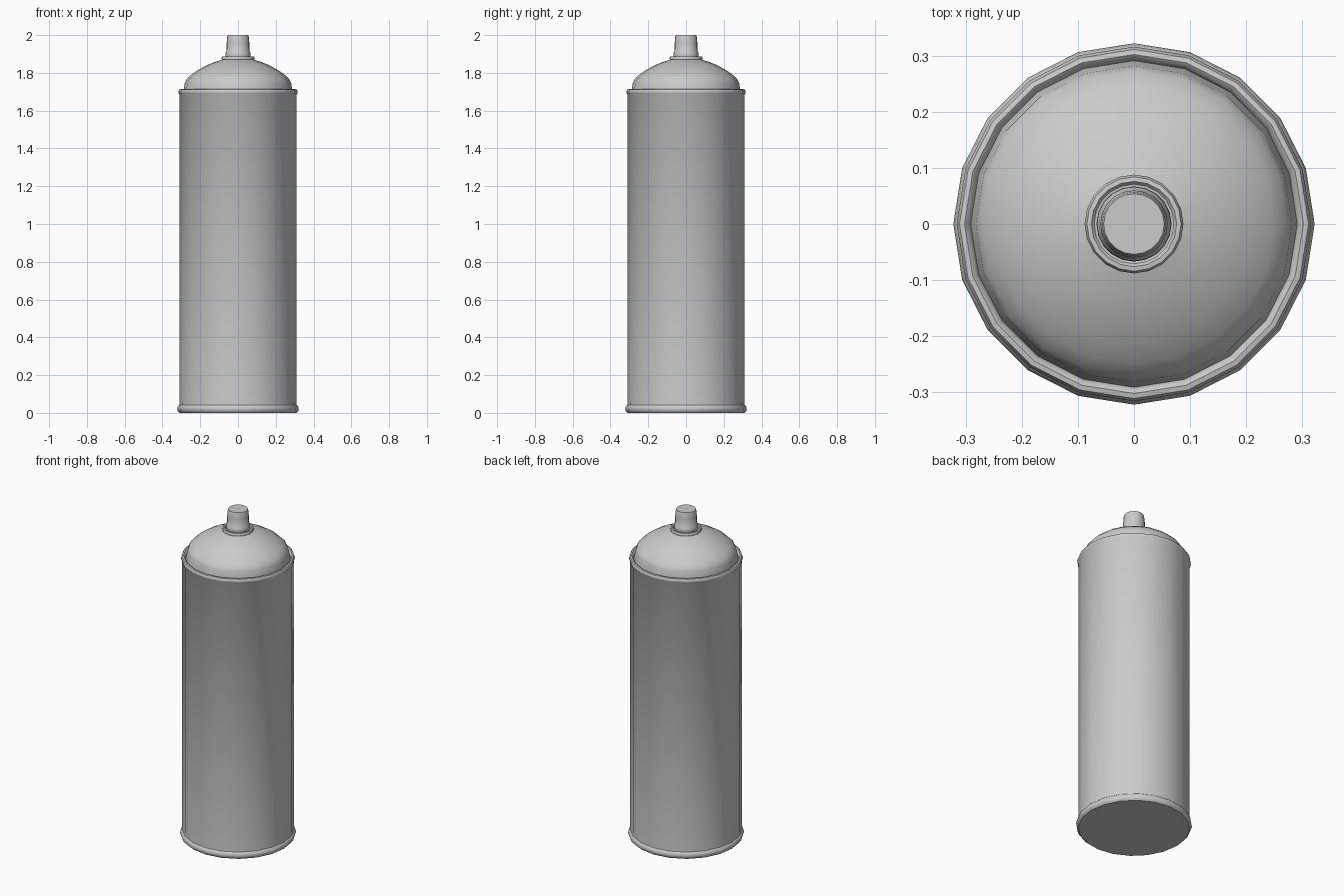
import bpy, bmesh
from math import cos, sin, pi, radians

if "Cube" in bpy.data.objects:
    bpy.data.objects.remove(bpy.data.objects["Cube"])

SIDES = 20


def lathe(name, profile, cap_bottom=False, cap_top=False, closed=False):
    """Spin a (radius, z) profile round the z axis, smooth with sharp edges kept."""
    bm = bmesh.new()
    rings = [[bm.verts.new((r * cos(2 * pi * i / SIDES), r * sin(2 * pi * i / SIDES), z))
              for i in range(SIDES)] for r, z in profile]
    pairs = list(zip(rings, rings[1:]))
    if closed:
        pairs.append((rings[-1], rings[0]))
    for a, b in pairs:
        for i in range(SIDES):
            j = (i + 1) % SIDES
            bm.faces.new((a[i], a[j], b[j], b[i]))
    if cap_bottom:
        bm.faces.new(rings[0][::-1])
    if cap_top:
        bm.faces.new(rings[-1])
    bmesh.ops.recalc_face_normals(bm, faces=bm.faces)
    mesh = bpy.data.meshes.new(name)
    bm.to_mesh(mesh)
    bm.free()
    obj = bpy.data.objects.new(name, mesh)
    bpy.context.collection.objects.link(obj)
    bpy.ops.object.select_all(action='DESELECT')
    obj.select_set(True)
    bpy.context.view_layer.objects.active = obj
    bpy.ops.object.shade_smooth_by_angle(angle=radians(40))
    return obj


# Can body: bottom rolled rim, straight wall, top rolled rim, inner lip
lathe("can_body", [
    (0.309, 0.0), (0.318, 0.008), (0.322, 0.020), (0.319, 0.034), (0.311, 0.042),
    (0.310, 0.060), (0.310, 1.685), (0.315, 1.692), (0.316, 1.703),
    (0.311, 1.712), (0.302, 1.714), (0.295, 1.709), (0.291, 1.695)],
    cap_bottom=True)

# Domed shoulder
lathe("dome", [
    (0.291, 1.695), (0.286, 1.718), (0.282, 1.745), (0.273, 1.765), (0.250, 1.788),
    (0.215, 1.813), (0.170, 1.838), (0.125, 1.857), (0.080, 1.871)])

# Valve collar ring
lathe("valve_collar", [
    (0.080, 1.868), (0.087, 1.872), (0.088, 1.880), (0.084, 1.887),
    (0.076, 1.888), (0.071, 1.882), (0.055, 1.880)])

# Spray nozzle with thicker foot
lathe("nozzle", [
    (0.064, 1.878), (0.067, 1.893), (0.066, 1.906), (0.061, 1.914),
    (0.060, 1.960), (0.057, 1.990), (0.054, 2.0)], cap_top=True)
